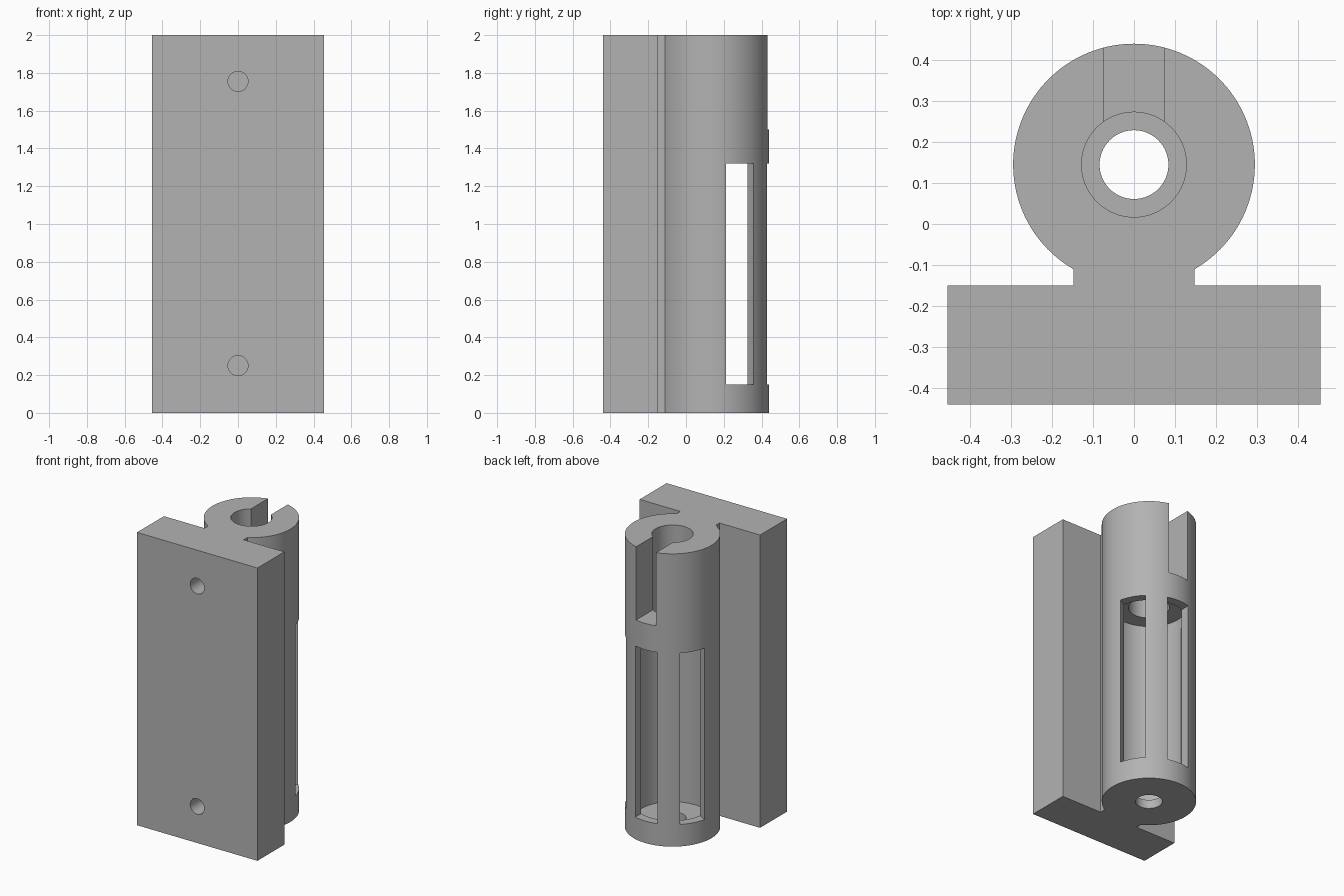
import bpy, bmesh, math
from mathutils import Matrix, Vector

if "Cube" in bpy.data.objects:
    bpy.data.objects.remove(bpy.data.objects["Cube"])

CY, R = 0.145, 0.295          # tube axis and outer radius
NECK, PLATE = 0.148, 0.455    # half widths
CHAMBER = 0.235

grey = bpy.data.materials.new("grey")
grey.diffuse_color = (0.45, 0.45, 0.45, 1)
grey.use_nodes = True
grey.node_tree.nodes["Principled BSDF"].inputs["Base Color"].default_value = grey.diffuse_color


def make(name, bm):
    bmesh.ops.recalc_face_normals(bm, faces=bm.faces)
    me = bpy.data.meshes.new(name)
    bm.to_mesh(me)
    bm.free()
    me.materials.append(grey)
    ob = bpy.data.objects.new(name, me)
    bpy.context.collection.objects.link(ob)
    return ob


def rod(name, r, start, end, seg=64):
    """Cylinder between two points."""
    a, b = Vector(start), Vector(end)
    d = b - a
    bm = bmesh.new()
    m = Matrix.Translation((a + b) / 2) @ d.to_track_quat('Z', 'Y').to_matrix().to_4x4()
    bmesh.ops.create_cone(bm, cap_ends=True, segments=seg, radius1=r, radius2=r,
                          depth=d.length, matrix=m)
    return make(name, bm)


def slot(name, half, z0, z1, angle=0.0):
    """Box reaching from the tube axis outwards, turned about the axis."""
    bm = bmesh.new()
    m = (Matrix.Translation((0, CY, 0)) @ Matrix.Rotation(angle, 4, 'Z')
         @ Matrix.Translation((0, 0.2, (z0 + z1) / 2))
         @ Matrix.Diagonal((2 * half, 0.4, z1 - z0, 1)))
    bmesh.ops.create_cube(bm, size=1, matrix=m)
    return make(name, bm)


# Body: plate, neck and round tube as one extruded outline
a0 = -math.acos(NECK / R)
N = 96
pts = [(-PLATE, -0.15), (-PLATE, -0.44), (PLATE, -0.44), (PLATE, -0.15), (NECK, -0.15)]
for i in range(N + 1):
    a = a0 + (math.pi - 2 * a0) * i / N
    pts.append((R * math.cos(a), CY + R * math.sin(a)))
pts.append((-NECK, -0.15))
bm = bmesh.new()
face = bm.faces.new([bm.verts.new((x, y, 0)) for x, y in pts])
ext = bmesh.ops.extrude_face_region(bm, geom=[face])
bmesh.ops.translate(bm, vec=(0, 0, 2),
                    verts=[v for v in ext["geom"] if isinstance(v, bmesh.types.BMVert)])
body = make("tube_holder", bm)

# Cutters: inner chamber, top bore, drain hole, top slot, windows, screw holes
cutters = [
    rod("chamber", CHAMBER, (0, CY, 0.06), (0, CY, 1.40), 96),
    rod("top_bore", 0.128, (0, CY, 1.3), (0, CY, 2.1)),
    rod("drain_hole", 0.084, (0, CY, -0.1), (0, CY, 0.2)),
    slot("top_slot", 0.075, 1.5, 2.1),
]
for k in (-1, 0, 1):
    cutters.append(slot("window", 0.084, 0.15, 1.32, k * math.radians(60.5)))
for z in (0.25, 1.755):
    cutters.append(rod("screw_hole", 0.053, (0, -0.5, z), (0, -0.19, z), 48))

bpy.context.view_layer.objects.active = body
body.select_set(True)
for c in cutters:
    mod = body.modifiers.new("cut", 'BOOLEAN')
    mod.operation, mod.solver, mod.object = 'DIFFERENCE', 'EXACT', c
    bpy.ops.object.modifier_apply(modifier=mod.name)
    bpy.data.objects.remove(c)

bpy.ops.object.shade_smooth_by_angle(angle=math.radians(30))
